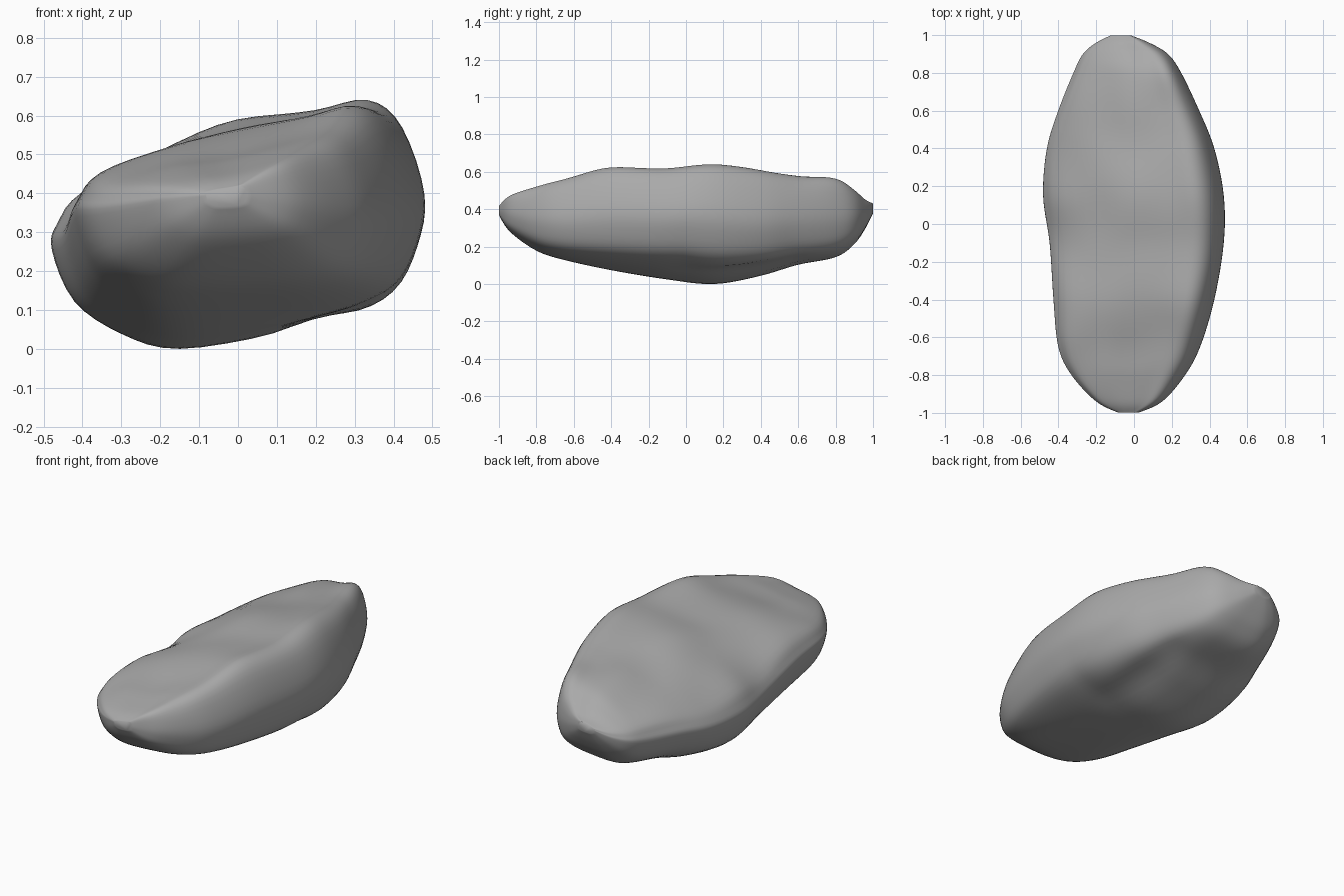
import bpy, bmesh
from mathutils import Vector, noise

cube = bpy.data.objects.get("Cube")
if cube:
    bpy.data.objects.remove(cube)


def spline(points, steps, closed=False):
    """Catmull-Rom curve through points of any dimension."""
    n = len(points)
    pick = (lambda i: points[i % n]) if closed else (lambda i: points[min(max(i, 0), n - 1)])
    result = []
    for i in range(n if closed else n - 1):
        for s in range(steps):
            t = s / steps
            result.append([0.5 * (2 * b + (c - a) * t + (2 * a - 5 * b + 4 * c - d) * t * t
                                  + (3 * b - a - 3 * c + d) * t ** 3)
                           for a, b, c, d in zip(pick(i - 1), pick(i), pick(i + 1), pick(i + 2))])
    if not closed:
        result.append(list(points[-1]))
    return result


# Length stations: y, left x, right x, bottom z, top z
stations = [
    (-1, -.08, .02, .37, .42), (-.94, -.2, .15, .28, .475), (-.8, -.33, .27, .18, .525),
    (-.65, -.4, .35, .13, .56), (-.4, -.425, .425, .075, .625), (-.1, -.445, .475, .025, .625),
    (.15, -.48, .475, 0, .645), (.4, -.46, .425, .045, .605), (.6, -.4, .345, .105, .585),
    (.8, -.32, .25, .145, .565), (.9, -.27, .18, .215, .51), (.96, -.2, .08, .3, .455), (1, -.12, -.02, .38, .43)]

# Cross-section around the stone: across, up, height change at the front, height change at both ends
section = [
    (0, .4, .1, 0), (.015, .5, .1, 0), (.08, .62, .1, 0), (.29, .8, .02, 0), (.5, .92, -.05, 0),
    (.71, .96, -.02, 0), (.85, 1, 0, 0), (.94, .89, 0, 0), (1, .62, 0, -.06), (.98, .42, 0, -.1),
    (.92, .25, 0, -.1), (.79, .15, 0, -.09), (.6, .07, 0, -.05), (.34, 0, 0, 0), (.19, .06, 0, 0), (.06, .19, .03, 0)]


def bump(x, y, cx, cy, rx, ry):
    d = ((x - cx) / rx) ** 2 + ((y - cy) / ry) ** 2
    return max(0, 1 - d) ** 2


# Loft the sections into rings, with soft weathering on the upper face
bm = bmesh.new()
ring_profile = spline(section, 4, closed=True)
rings = []
for y, left, right, low, high in spline(stations, 6):
    front = min(max(-y * 1.6, 0), 1)
    end = min(abs(y) * 1.5, 1)
    ring = []
    for u, v, front_lift, end_lift in ring_profile:
        x = left + u * (right - left)
        h = v + front_lift * front + end_lift * end
        z = low + h * (high - low)
        if h > .45 + .45 * u and .03 < u < .95:
            z += .012 * noise.noise(Vector((x * 5, y * 4, 1)))
        elif v < .2:
            z += .025 * bump(x, y, .2, .3, .14, .45)
        ring.append(bm.verts.new((x, y, z)))
    rings.append(ring)

count = len(ring_profile)
for a, b in zip(rings, rings[1:]):
    for i in range(count):
        j = (i + 1) % count
        bm.faces.new((a[i], a[j], b[j], b[i]))
bm.faces.new(rings[0])
bm.faces.new(rings[-1])

# Relax the surface slightly
for _ in range(2):
    bmesh.ops.smooth_vert(bm, verts=bm.verts, factor=.4, use_axis_x=True, use_axis_y=True, use_axis_z=True)
bmesh.ops.recalc_face_normals(bm, faces=bm.faces)

# Seat on the ground, centred
low = [min(v.co[k] for v in bm.verts) for k in range(3)]
top = [max(v.co[k] for v in bm.verts) for k in range(3)]
seat = Vector(((low[0] + top[0]) / 2, (low[1] + top[1]) / 2, low[2]))
bmesh.ops.translate(bm, verts=bm.verts, vec=-seat)

mesh = bpy.data.meshes.new("boulder")
bm.to_mesh(mesh)
bm.free()
boulder = bpy.data.objects.new("boulder", mesh)
bpy.context.collection.objects.link(boulder)

# Grey stone
stone = bpy.data.materials.new("grey stone")
stone.use_nodes = True
color = (.4, .4, .4, 1)
stone.diffuse_color = color
stone.node_tree.nodes["Principled BSDF"].inputs["Base Color"].default_value = color
mesh.materials.append(stone)

bpy.ops.object.select_all(action="DESELECT")
boulder.select_set(True)
bpy.context.view_layer.objects.active = boulder
bpy.ops.object.shade_smooth_by_angle(angle=1.3)
